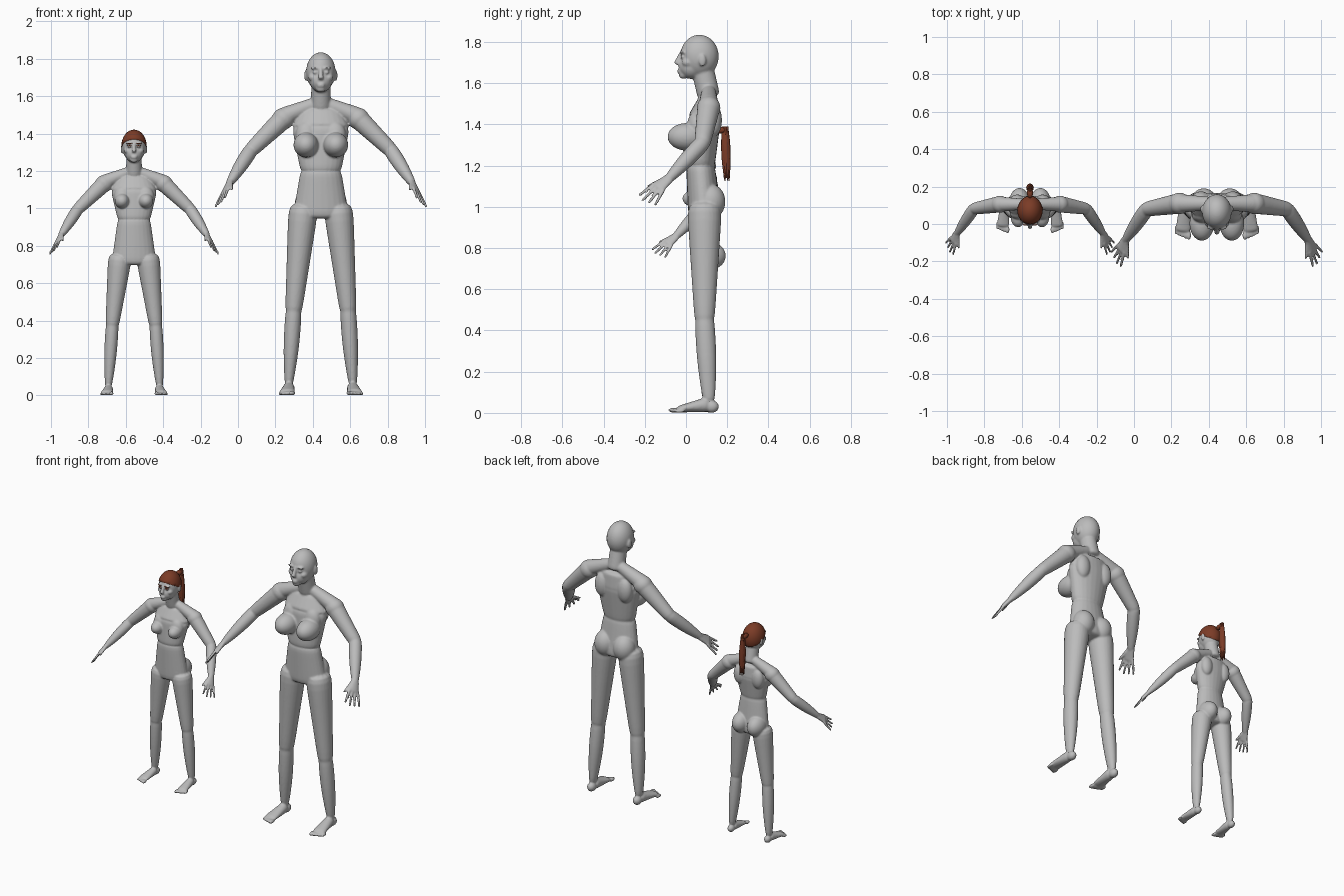
import bpy, bmesh, math, random
from mathutils import Vector, Matrix

random.seed(4)
cube = bpy.data.objects.get("Cube")
if cube:
    bpy.data.objects.remove(cube)

ACROSS_BODY = Vector((1, 0, 0))
FRONT_TO_BACK = Vector((0, 1, 0))


def material(name, colour):
    mat = bpy.data.materials.new(name)
    mat.use_nodes = True
    mat.diffuse_color = (*colour, 1)
    shader = mat.node_tree.nodes["Principled BSDF"]
    shader.inputs["Base Color"].default_value = (*colour, 1)
    return mat


grey = material("neutral grey", (.5, .5, .5))
auburn = material("auburn hair", (.2, .045, .02))
white = material("eye white", (.75, .7, .7))


class Part:
    """Collects rounded forms for one object; forms off the centre are mirrored."""

    def __init__(self, figure):
        self.figure = figure
        self.size = figure["size"]
        self.bm = bmesh.new()

    def at(self, x, y, landmark, up=0):
        """Point from offsets to the centre line and to a body landmark height."""
        height = self.figure.get(landmark, 0)
        return Vector((x * self.size, .09 + y * self.size, height + up * self.size))

    def sides(self, point):
        return (1, -1) if point.x > .001 else (1,)

    def ball(self, centre, radii):
        verts = []
        for side in self.sides(centre):
            place = Matrix.Translation((centre.x * side, centre.y, centre.z))
            scale = Matrix.Diagonal((*(r * self.size for r in radii), 1))
            verts += bmesh.ops.create_uvsphere(self.bm, u_segments=24, v_segments=16, radius=1,
                                               matrix=place @ scale)["verts"]
        return verts

    def limb(self, start, end, first, last, axis=ACROSS_BODY, bulge=0, count=12):
        """Tapered oval tube; radii are (along axis, other), swelling by bulge midway."""
        first, last = Vector(first), Vector(last)
        along = (end - start).normalized()
        u = (axis - along * axis.dot(along)).normalized()
        v = along.cross(u)
        steps = [i / 5 for i in range(6)]
        for side in self.sides(end):
            rings = []
            for t in [-.08] + steps + [1.08]:
                inside = min(max(t, 0), 1)
                swell = bulge * math.sin(math.pi * inside)
                radii = (first.lerp(last, inside) + Vector((swell, swell))) * self.size
                radii *= 1.04 if t == inside else .8
                ring = []
                for k in range(count):
                    a = math.tau * k / count
                    p = start.lerp(end, t) + u * math.cos(a) * radii.x + v * math.sin(a) * radii.y
                    ring.append(self.bm.verts.new((p.x * side, p.y, p.z)))
                rings.append(ring)
            for low, high in zip(rings, rings[1:]):
                for k in range(count):
                    n = (k + 1) % count
                    self.bm.faces.new((low[k], low[n], high[n], high[k]))
            self.bm.faces.new(rings[0])
            self.bm.faces.new(rings[-1])

    def finish(self, name, mat):
        bmesh.ops.recalc_face_normals(self.bm, faces=self.bm.faces)
        for face in self.bm.faces:
            face.smooth = True
        mesh = bpy.data.meshes.new(name)
        self.bm.to_mesh(mesh)
        self.bm.free()
        mesh.materials.append(mat)
        ob = bpy.data.objects.new(name, mesh)
        ob.location.x = self.figure["x"]
        bpy.context.collection.objects.link(ob)
        return ob


def torso(part):
    at, limb, ball = part.at, part.limb, part.ball
    waist = at(0, -.02, "waist")
    chest = at(0, 0, "shoulder", -.11)
    # pelvis, ribs, upper chest, neck
    limb(at(0, 0, "crotch", .03), waist, (.15, .08), (.11, .07))
    limb(waist, chest, (.11, .07), (.155, .08))
    limb(chest, at(0, .02, "shoulder", -.02), (.155, .08), (.11, .05))
    limb(at(0, .02, "shoulder"), at(0, -.015, "shoulder", .15), (.055, .055), (.05, .055))
    # sloping shoulder muscles, shoulder blades, buttocks, chest forms
    limb(at(.03, .02, "shoulder", .02), at(.2, .02, "shoulder", -.05), (.035, .035), (.05, .05),
         FRONT_TO_BACK)
    ball(at(.085, .045, "shoulder", -.12), (.05, .04, .08))
    ball(at(.07, .03, "crotch", .09), (.07, part.figure["seat"], .085))
    r = part.figure["bust"]
    ball(at(.08, -1.3 * r, "shoulder", -.1 - 1.5 * r), (r, 1.4 * r, r))
    ball(at(.075, -.04, "shoulder", -.15), (.06, .045, .075))


def leg(part):
    at, limb, ball = part.at, part.limb, part.ball
    knee, ankle = at(.145, 0, "knee"), at(.17, .02, "ground", .08)
    limb(at(.095, 0, "crotch", .05), knee, (.08, .085), (.046, .05))
    limb(knee, ankle, (.043, .047), (.025, .032), bulge=.008)
    # heel, instep, toes
    ball(at(.17, .035, "ground", .03), (.027, .035, .03))
    limb(at(.17, .01, "ground", .04), at(.18, -.12, "ground", .02), (.03, .036), (.042, .016))
    for i in range(5):
        r = .013 - .001 * i
        ball(at(.15 + .017 * i, -.15 + .007 * i, "ground", r), (r, .027, r))


def arm(part):
    at, limb, ball = part.at, part.limb, part.ball
    shoulder = at(.2, .02, "shoulder", -.06)
    elbow = at(.375, -.01, "shoulder", -.23)
    wrist = at(.485, -.17, "shoulder", -.4)
    ball(shoulder, (.06, .058, .058))
    limb(shoulder, elbow, (.056, .056), (.04, .04), FRONT_TO_BACK)
    limb(elbow, wrist, (.04, .04), (.024, .022), FRONT_TO_BACK, bulge=.006)
    # palm, fingers and thumb follow the tilt of the hand
    along = Vector((1, -2, -1.7)).normalized()
    across = Vector((-1, -1.3, 1)).normalized()

    def hand(reach, spread, drop=0):
        return wrist + (along * reach + across * spread - Vector((0, 0, drop))) * part.size

    limb(hand(0, 0), hand(.08, 0), (.026, .018), (.037, .013), across)
    for i in range(4):
        spread = .02 * i - .03
        limb(hand(.07, spread), hand(.165 - .01 * abs(i - 2), spread * 1.7, .015),
             (.01, .01), (.008, .008), across, count=8)
    limb(hand(.01, .01), hand(.075, .07, .03), (.015, .014), (.008, .008), along, count=8)


def skull(part, grow=1):
    return part.ball(part.at(0, -.025, "shoulder", .19), (.08 * grow, .095 * grow, .105 * grow))


def eye_point(part, forward=0, up=0):
    return part.at(.03, -.107 - forward, "shoulder", .187 + up)


def head(part):
    at, ball = part.at, part.ball
    eye = eye_point(part)
    # skull with hollowed eye sockets
    for v in skull(part):
        away = (Vector((abs(v.co.x), v.co.y, v.co.z)) - eye).length / part.size
        v.co.y += part.size * max(0, .016 - away / 2)
    ball(eye, (.015, .01, .009))
    ball(eye_point(part, 0, .023), (.026, .014, .008))
    # jaw, chin, cheekbones, ears
    ball(at(0, -.063, "shoulder", .14), (.06, .063, .06))
    ball(at(0, -.103, "shoulder", .1), (.026, .022, .02))
    ball(at(.042, -.08, "shoulder", .16), (.025, .03, .022))
    ball(at(.08, -.01, "shoulder", .17), (.009, .018, .03))
    # nose and lips
    part.limb(at(0, -.11, "shoulder", .21), at(0, -.135, "shoulder", .155), (.009, .01), (.015, .015))
    for up in (.113, .123):
        ball(at(0, -.122, "shoulder", up), (.021, .011, .006))


def body(name, figure):
    part = Part(figure)
    for build in (torso, leg, arm, head):
        build(part)
    ob = part.finish(name, grey)
    # blend all forms into one smooth skin
    ob.modifiers.new("round", "SUBSURF").levels = 1
    blend = ob.modifiers.new("blend", "REMESH")
    blend.mode = "VOXEL"
    blend.voxel_size = .006 * figure["size"]
    blend.use_smooth_shade = True
    ob.modifiers.new("soften", "SMOOTH").iterations = 4


tall = dict(x=.443, size=1, knee=.46, crotch=.935, waist=1.2, shoulder=1.54, bust=.067, seat=.072)
short = dict(x=-.556, size=.8, knee=.38, crotch=.69, waist=.94, shoulder=1.18, bust=.05, seat=.1)
body("tall_figure_body", tall)
body("short_figure_body", short)

# hair cap: shell around the skull above a sloping hairline
cap = Part(short)
skull(cap, 1.06)
bmesh.ops.bisect_plane(cap.bm, geom=cap.bm.verts[:] + cap.bm.edges[:] + cap.bm.faces[:],
                       plane_co=cap.at(0, -.025, "shoulder", .187), plane_no=(0, .5, .87), clear_inner=True)
bmesh.ops.holes_fill(cap.bm, edges=[e for e in cap.bm.edges if e.is_boundary])
cap.finish("hair_cap", auburn)

# ponytail: tie, core and a ring of strands
tail = Part(short)
tail.ball(tail.at(0, .095, "shoulder", .24), (.02, .035, .02))
tail.limb(tail.at(0, .125, "shoulder", .23), tail.at(0, .135, "shoulder", -.03), (.012, .012), (.008, .008),
          bulge=.015)
for i in range(6):
    angle = math.pi * (i / 5 - .5)
    x, y = .015 * math.cos(angle), .015 * math.sin(angle)
    tail.limb(tail.at(x / 2, .125 + y, "shoulder", .24),
              tail.at(x, .135 + y, "shoulder", random.uniform(-.05, 0)), (.006, .006), (.004, .004), bulge=.008)
tail.finish("ponytail", auburn)

# painted eyes, lashes and brows of the shorter figure
for name, mat, up, radii in (("eyes", white, 0, (.012, .01, .006)),
                             ("eyelashes", auburn, .006, (.016, .011, .004)),
                             ("eyebrows", auburn, .023, (.021, .014, .004))):
    detail = Part(short)
    detail.ball(eye_point(detail, .003, up), radii)
    detail.finish(name, mat)
